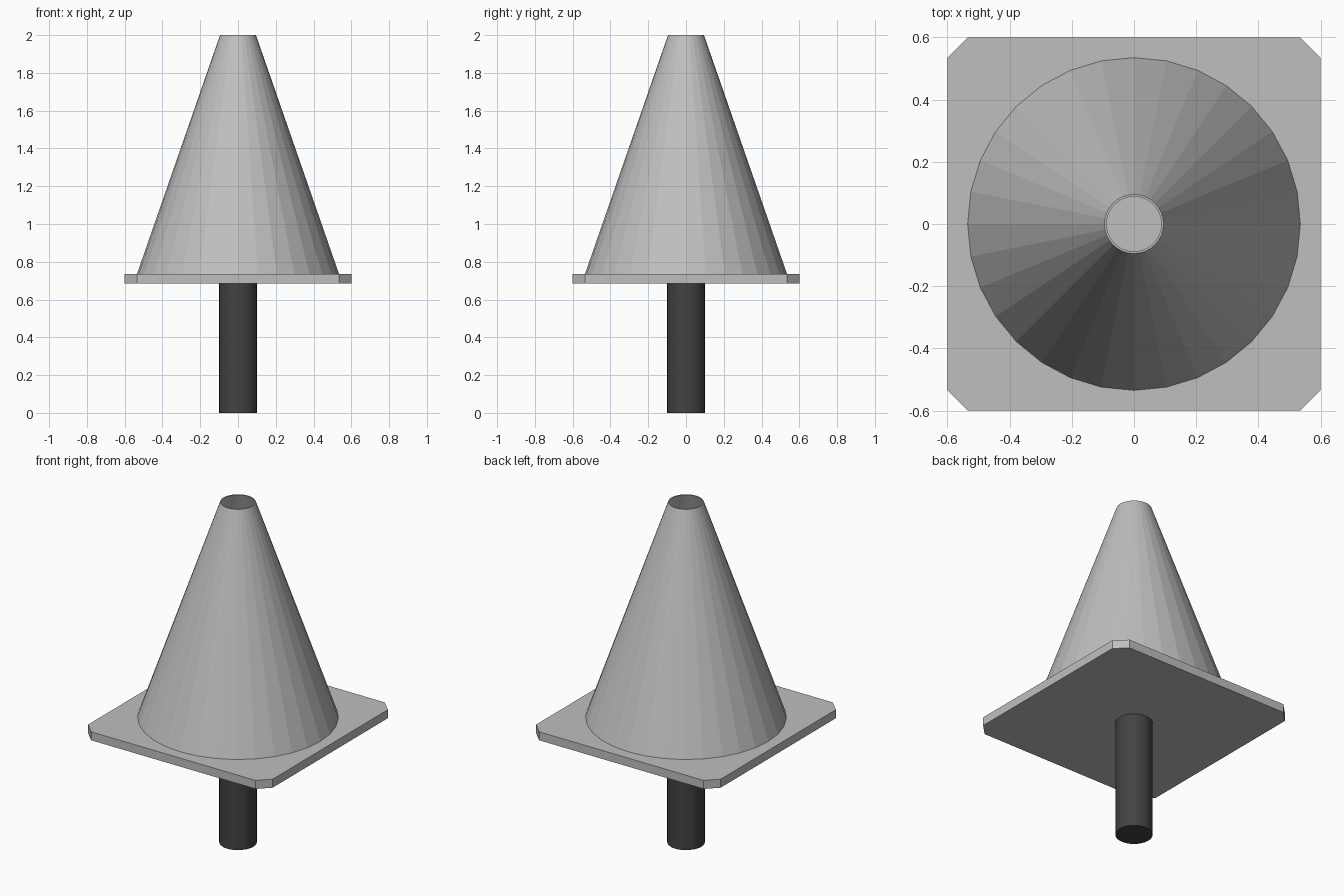
import bpy
import bmesh
from math import cos, sin, tau

SIDES = 32

cube = bpy.data.objects.get("Cube")
if cube:
    bpy.data.objects.remove(cube, do_unlink=True)


def material(name, value):
    mat = bpy.data.materials.new(name)
    mat.use_nodes = True
    colour = (value, value, value, 1)
    mat.diffuse_color = colour
    mat.node_tree.nodes["Principled BSDF"].inputs["Base Color"].default_value = colour
    return mat


def finish(name, bm, mat):
    bmesh.ops.recalc_face_normals(bm, faces=bm.faces)
    mesh = bpy.data.meshes.new(name)
    bm.to_mesh(mesh)
    bm.free()
    mesh.materials.append(mat)
    obj = bpy.data.objects.new(name, mesh)
    bpy.context.collection.objects.link(obj)
    return obj


def loft(name, rings, mat, closed=False):
    """Join round rings (radius, z); cap the ends, or join last to first."""
    bm = bmesh.new()
    loops = [[bm.verts.new((r * cos(tau * i / SIDES), r * sin(tau * i / SIDES), z))
              for i in range(SIDES)] for r, z in rings]
    pairs = list(zip(loops, loops[1:]))
    if closed:
        pairs.append((loops[-1], loops[0]))
    else:
        bm.faces.new(loops[0])
        bm.faces.new(loops[-1])
    for a, b in pairs:
        for i in range(SIDES):
            j = (i + 1) % SIDES
            bm.faces.new((a[i], a[j], b[j], b[i]))
    return finish(name, bm, mat)


grey = material("light grey", 0.52)
dark = material("dark grey", 0.055)

# Hollow cone with a thin wall and open top
loft("cone", [(0.535, 0.735), (0.095, 2.0), (0.088, 2.0), (0.528, 0.735)], grey, closed=True)

# Square base plate with clipped corners
bm = bmesh.new()
half, clip = 0.6, 0.535
outline = []
for sx, sy in ((1, 1), (-1, 1), (-1, -1), (1, -1)):
    corner = [(sx * half, sy * clip), (sx * clip, sy * half)]
    outline += corner if sx * sy > 0 else corner[::-1]
face = bm.faces.new([bm.verts.new((x, y, 0.685)) for x, y in outline])
top = bmesh.ops.extrude_face_region(bm, geom=[face], use_keep_orig=True)
bmesh.ops.translate(bm, vec=(0, 0, 0.05),
                    verts=[v for v in top["geom"] if isinstance(v, bmesh.types.BMVert)])
finish("base_plate", bm, grey)

# Post below the plate
post = loft("post", [(0.1, 0.0), (0.1, 0.69)], dark)
bpy.ops.object.select_all(action="DESELECT")
post.select_set(True)
bpy.context.view_layer.objects.active = post
bpy.ops.object.shade_smooth_by_angle()
